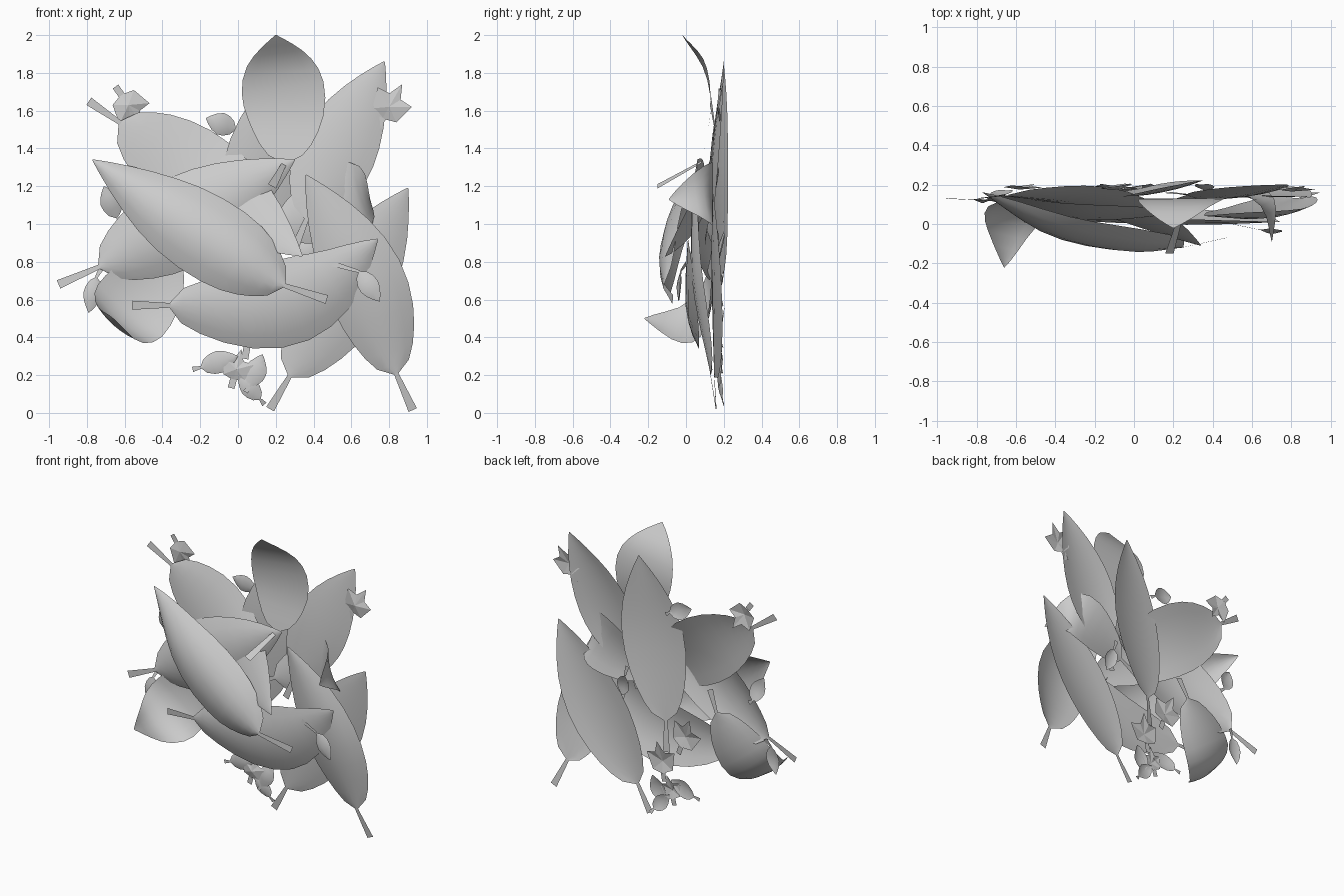
import bpy, math
from mathutils import Vector as V

if "Cube" in bpy.data.objects:
    bpy.data.objects.remove(bpy.data.objects["Cube"])


def spline(pts, t):
    # Catmull-Rom through the control points
    p = [V(q) for q in pts]
    p = [2 * p[0] - p[1]] + p + [2 * p[-1] - p[-2]]
    n = len(p) - 3
    i = min(int(t * n), n - 1)
    u = t * n - i
    a, b, c, d = p[i:i + 4]
    return 0.5 * (2 * b + (c - a) * u + (2 * a - 5 * b + 4 * c - d) * u * u
                  + (3 * b - a - 3 * c + d) * u ** 3)


def make(name, verts, faces, smooth=True):
    me = bpy.data.meshes.new(name)
    me.from_pydata([tuple(v) for v in verts], [], faces)
    ob = bpy.data.objects.new(name, me)
    bpy.context.collection.objects.link(ob)
    for f in me.polygons:
        f.use_smooth = smooth
    return ob


def leaf(name, path, width, stem=None, cup=0.03, n=12, m=6, face=(0, -1, 0), sw=0.02):
    # path runs base to tip; blade edges lift by cup away from the facing side
    verts, faces = [], []
    side = None
    for i in range(n + 1):
        t = .5 * i / n + .25 * (1 - math.cos(math.pi * i / n))
        p = spline(path, t)
        tan = (spline(path, min(1, t + .01)) - spline(path, max(0, t - .01))).normalized()
        if side is None:
            side = tan.cross(V(face)).normalized()
        else:
            side = (side - tan * side.dot(tan)).normalized()
        nor = side.cross(tan)
        k = max(0.015, max(0, math.sin(math.pi * t ** .88)) ** (.58 + .3 * t))
        for j in range(m + 1):
            s = 2 * j / m - 1
            verts.append(p + side * width / 2 * k * s - nor * cup * s * s * k)
    for i in range(n):
        for j in range(m):
            a = i * (m + 1) + j
            faces.append((a, a + 1, a + m + 2, a + m + 1))
    # flat stem, widening toward its cut end
    if stem:
        b, e = spline(path, 0.01), V(stem)
        sd = (e - b).cross(V(face)).normalized()
        k = len(verts)
        verts += [b - sd * sw * .6, b + sd * sw * .6, e + sd * sw * 1.2, e - sd * sw * 1.2]
        faces.append((k, k + 1, k + 2, k + 3))
    return make(name, verts, faces)


# large leaves
leaf("top_leaf", [(.25, .08, 1.32), (.25, .13, 1.6), (.22, .1, 1.83), (.2, -.02, 2)], .44,
     (.18, -.15, 1.2), .0)
leaf("upper_right_leaf", [(.36, .12, 1.02), (.53, .14, 1.4), (.775, .2, 1.86)], .42,
     (.29, .12, .85))
leaf("back_centre_leaf", [(.03, .18, .71), (.14, .16, 1.3), (.23, .2, 1.84)], .44,
     (.02, .19, .5), .02, face=(.2, -1, 0))
leaf("back_right_leaf", [(.27, .15, .19), (.6, .14, .68), (.9, .14, 1.19)], .45,
     (.17, .16, .02), face=(.12, -1, 0))
leaf("front_right_leaf", [(.84, .13, .2), (.66, .03, .72), (.36, .04, 1.26)], .43,
     (.925, .16, .015), .05)
leaf("low_cross_leaf", [(-.37, .02, .57), (.12, .0, .55), (.45, .0, .67), (.74, .01, .92)], .46,
     (-.56, .01, .57), .05, face=(0, -1, -.1))
leaf("main_front_leaf", [(.25, -.12, .67), (-.02, -.14, .85), (-.4, -.06, 1.09), (-.77, .16, 1.34)],
     .44, (.47, -.07, .6), .09, face=(0, -1, .1))
leaf("upper_left_leaf", [(-.63, .15, 1.54), (-.18, .1, 1.24), (.34, -.11, .83)], .48,
     (-.79, .13, 1.65), face=(0, -1, .2))
leaf("left_leaf", [(-.74, .12, .77), (-.25, .02, 1.04), (.3, .06, 1.34)], .48,
     (-.95, .13, .68), .07, face=(0, -1, .08))
leaf("right_curled_leaf", [(.2, .11, .97), (.42, .14, 1.06), (.58, .14, 1.13), (.67, .08, 1.15),
     (.7, -.09, 1.13)], .4, (.05, .1, .9), .03)
leaf("low_left_curled_leaf", [(-.34, .15, .86), (-.46, .15, .69), (-.58, .11, .53),
     (-.65, -.02, .46), (-.66, -.22, .5)], .44, (-.28, .13, 1.0), -.03)

# small oval leaves: base, tip, width, stem end
small = [
    ((-.01, .2, 1.5), (-.17, .18, 1.56), .12, (.02, .2, 1.48)),
    ((.64, -.03, .75), (.75, -.04, .59), .11, (.5, .0, .79)),
    ((-.64, .17, 1.03), (-.71, .14, 1.2), .11, (-.61, .17, 1.01)),
    ((-.75, .12, .72), (-.79, .12, .53), .1, (-.72, .14, .77)),
    ((-.2, .19, .24), (.0, .17, .3), .12, (-.24, .19, .23)),
    ((.06, .17, .14), (.13, .19, .31), .12, (.04, .17, .11)),
    ((.12, .19, .07), (.0, .18, .2), .1, (.14, .2, .045)),
    ((.34, .2, .96), (.38, .17, .8), .1, (.32, .2, 1.03)),
]
for i, (b, t, w, s) in enumerate(small):
    mid = (V(b) + V(t)) / 2 + V((0, -.015, 0))
    leaf(f"small_leaf_{i}", [b, mid, t], w, s, .02, 6, 2, sw=.012)

# small three-lobed leaves: centre, size, pointing angle in degrees
lobed = [((-.58, .19, 1.63), .14, -55), ((.8, .18, 1.62), .15, 60), ((-.01, .18, .23), .12, 75),
         ((-.12, .19, .64), .16, 110), ((.06, .19, .42), .16, 80)]
outline = [(180, .6), (235, .75), (300, 1.0), (332, .6), (0, 1.15), (28, .6), (60, 1.0),
           (125, .75)]
for i, (c, r, ang) in enumerate(lobed):
    c = V(c)
    verts = [c + V((0, -.015, 0))]
    for k, (deg, q) in enumerate(outline):
        a = math.radians(ang + deg)
        y = .1 * math.cos(math.radians(2 * deg))
        verts.append(c + V((math.cos(a), y, math.sin(a))) * r * q * .8)
    n = len(outline)
    faces = [(0, k + 1, (k + 1) % n + 1) for k in range(n)]
    d = -V((math.cos(math.radians(ang)), 0, math.sin(math.radians(ang))))
    sd = V((-d.z, 0, d.x)) * .018
    b, e = c + d * r * .45, c + d * r * .85
    verts += [b - sd, b + sd, e + sd, e - sd]
    faces.append((n + 1, n + 2, n + 3, n + 4))
    make(f"lobed_leaf_{i}", verts, faces, False)
